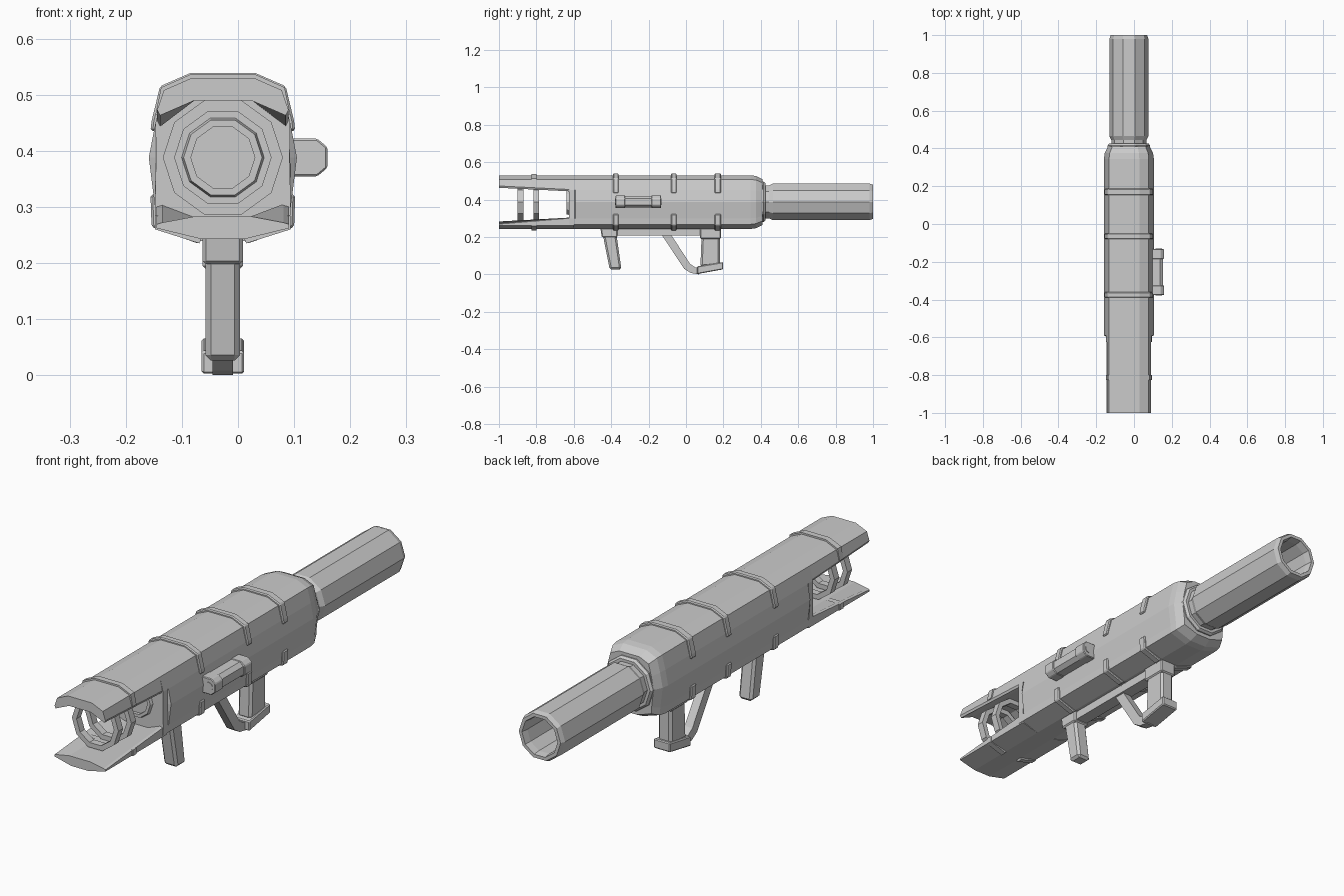
import bpy, bmesh, math

if "Cube" in bpy.data.objects:
    bpy.data.objects.remove(bpy.data.objects["Cube"])

CX, CZ = -0.027, 0.388   # launcher axis
SIDES = 10


def finish(name, bm, bevel=0):
    bmesh.ops.recalc_face_normals(bm, faces=bm.faces)
    me = bpy.data.meshes.new(name)
    bm.to_mesh(me)
    bm.free()
    ob = bpy.data.objects.new(name, me)
    bpy.context.collection.objects.link(ob)
    if bevel:
        m = ob.modifiers.new("bevel", 'BEVEL')
        m.width, m.segments = bevel, 1
    return ob


def loft(name, sections, cap=True, bevel=0):
    """Skin closed loops of equal length; without caps the last joins the first."""
    bm = bmesh.new()
    loops = [[bm.verts.new(p) for p in s] for s in sections]
    pairs = list(zip(loops, loops[1:]))
    if cap:
        bm.faces.new(loops[0])
        bm.faces.new(loops[-1])
    else:
        pairs.append((loops[-1], loops[0]))
    n = len(loops[0])
    for a, b in pairs:
        for i in range(n):
            j = (i + 1) % n
            bm.faces.new((a[i], a[j], b[j], b[i]))
    return finish(name, bm, bevel)


def lathe(name, profile, cap=False):
    """Turn (y, radius) points around the launcher axis."""
    ang = [2 * math.pi * i / SIDES for i in range(SIDES)]
    return loft(name, [[(CX + r * math.cos(a), y, CZ + r * math.sin(a)) for a in ang]
                       for y, r in profile], cap)


def section(half, y, sx=1, sz=1):
    """Mirror a half outline across the axis and place it at y."""
    pts = half + [(-x, z) for x, z in reversed(half)]
    return [(CX + x * sx, y, CZ + (z - CZ) * sz) for x, z in pts]


def slab(name, yz, half_width, bevel=0, x=CX):
    """Side profile extruded across x."""
    return loft(name, [[(x + s * half_width, y, z) for y, z in yz] for s in (-1, 1)],
                bevel=bevel)


# main housing with tapered rear
def hull(side):
    return [(0.055, 0.53), (0.105, 0.508), (0.120, 0.45), (side, CZ),
            (0.121, 0.30), (0.119, 0.268), (0.04, 0.243)]


loft("housing", [section(hull(0.119), -0.625), section(hull(0.12), -0.595),
                 section(hull(0.132), -0.59), section(hull(0.132), 0.345),
                 section(hull(0.132), 0.375, 0.97, 0.97),
                 section(hull(0.132), 0.41, 0.84, 0.85)])

# open front shells, edges flaring toward the tip
def top_shell(y, edge):
    return section([(0.055, 0.53), (0.105, 0.508), (0.117, edge + 0.01),
                    (0.112, edge), (0.05, 0.490)], y)


def bottom_shell(y, edge):
    return section([(0.05, 0.283), (0.108, edge), (0.118, edge - 0.003),
                    (0.118, 0.262), (0.04, 0.243)], y)


loft("top_shell", [top_shell(-1, 0.463), top_shell(-0.6, 0.443)])
loft("bottom_shell", [bottom_shell(-1, 0.272), bottom_shell(-0.6, 0.305)])

# raised straps over and under the housing
top_out = [(0.057, 0.539), (0.112, 0.515), (0.127, 0.453), (0.129, 0.435)]
top_in = [(0.118, 0.435), (0.112, 0.453), (0.098, 0.50), (0.05, 0.52)]
bot_out = [(0.129, 0.322), (0.127, 0.264), (0.042, 0.234)]
bot_in = [(0.035, 0.25), (0.112, 0.274), (0.117, 0.322)]
for i, (y, w) in enumerate([(-0.375, 0.015), (-0.065, 0.015), (0.17, 0.017)]):
    loft(f"top_strap_{i}", [section(top_out + top_in, y + s * w) for s in (-1, 1)], bevel=0.004)
    loft(f"bottom_strap_{i}", [section(bot_out + bot_in, y + s * w) for s in (-1, 1)], bevel=0.004)

# thin straps on the front shells
loft("top_shell_strap", [section([(0.056, 0.537), (0.110, 0.513), (0.120, 0.465),
     (0.112, 0.465), (0.098, 0.50), (0.05, 0.52)], y) for y in (-0.825, -0.8)])
loft("bottom_shell_strap", [section([(0.121, 0.285), (0.121, 0.260), (0.042, 0.235),
     (0.035, 0.25), (0.112, 0.268), (0.112, 0.285)], y) for y in (-0.825, -0.8)])

# guide rings between the shells and breech ring on the front wall
for i, y in enumerate((-0.9, -0.815)):
    lathe(f"guide_ring_{i}", [(y, 0.086), (y, 0.107), (y + 0.03, 0.107), (y + 0.03, 0.086)])
lathe("breech_ring", [(-0.62, 0.057), (-0.638, 0.057), (-0.638, 0.07), (-0.62, 0.075)])

# rear barrel: neck, chamfered tube, hollow bore
lathe("rear_collar", [(0.38, 0.113), (0.415, 0.113), (0.425, 0.105)], cap=True)
lathe("rear_barrel", [(0.40, 0.093), (0.445, 0.093), (0.465, 0.103), (0.98, 0.103),
                      (1.0, 0.096), (1.0, 0.082), (0.97, 0.078), (0.5, 0.078),
                      (0.49, 0.001), (0.40, 0.001)])

# side sight with end caps and lens
def sight(y, g):
    pts = [(0.09, 0.355), (0.140, 0.355), (0.158, 0.370), (0.158, 0.406),
           (0.140, 0.421), (0.09, 0.421)]
    return [(0.09 + (x - 0.09) * g, y, CZ + (z - CZ) * g) for x, z in pts]


loft("sight_body", [sight(-0.37, 0.95), sight(-0.14, 0.95)])
for name, a, b in (("front", -0.377, -0.325), ("rear", -0.185, -0.133)):
    loft(f"sight_cap_{name}", [sight(a, 1.02), sight(b, 1.02)], bevel=0.003)
for y, name in ((-0.375, "front"), (-0.135, "rear")):
    bpy.ops.mesh.primitive_cylinder_add(vertices=10, radius=0.018, depth=0.008,
                                        location=(0.13, y, CZ), rotation=(math.pi / 2, 0, 0))
    bpy.context.object.name = f"sight_lens_{name}"

# underside rail, fore grip and its collar
slab("rail", [(-0.38, 0.26), (-0.38, 0.208), (0.185, 0.208), (0.185, 0.26)], 0.027)
slab("fore_grip_collar", [(-0.46, 0.26), (-0.45, 0.198), (-0.365, 0.198), (-0.365, 0.26)],
     0.036, 0.006)
slab("fore_grip", [(-0.445, 0.215), (-0.408, 0.026), (-0.345, 0.026), (-0.372, 0.215)],
     0.031, 0.01)

# rear grip, foot and guard
slab("grip_collar", [(0.075, 0.26), (0.075, 0.19), (0.187, 0.19), (0.187, 0.26)], 0.036, 0.005)
slab("rear_grip", [(0.083, 0.20), (0.077, 0.04), (0.182, 0.05), (0.182, 0.20)], 0.031, 0.01)
slab("grip_foot", [(0.06, 0.043), (0.06, 0.002), (0.198, 0.027), (0.198, 0.066)], 0.038, 0.004)
slab("guard", [(-0.135, 0.22), (-0.01, 0.03), (0.025, 0.008), (0.07, 0.0), (0.08, 0.035),
               (0.05, 0.037), (0.022, 0.056), (-0.085, 0.22)], 0.018)
